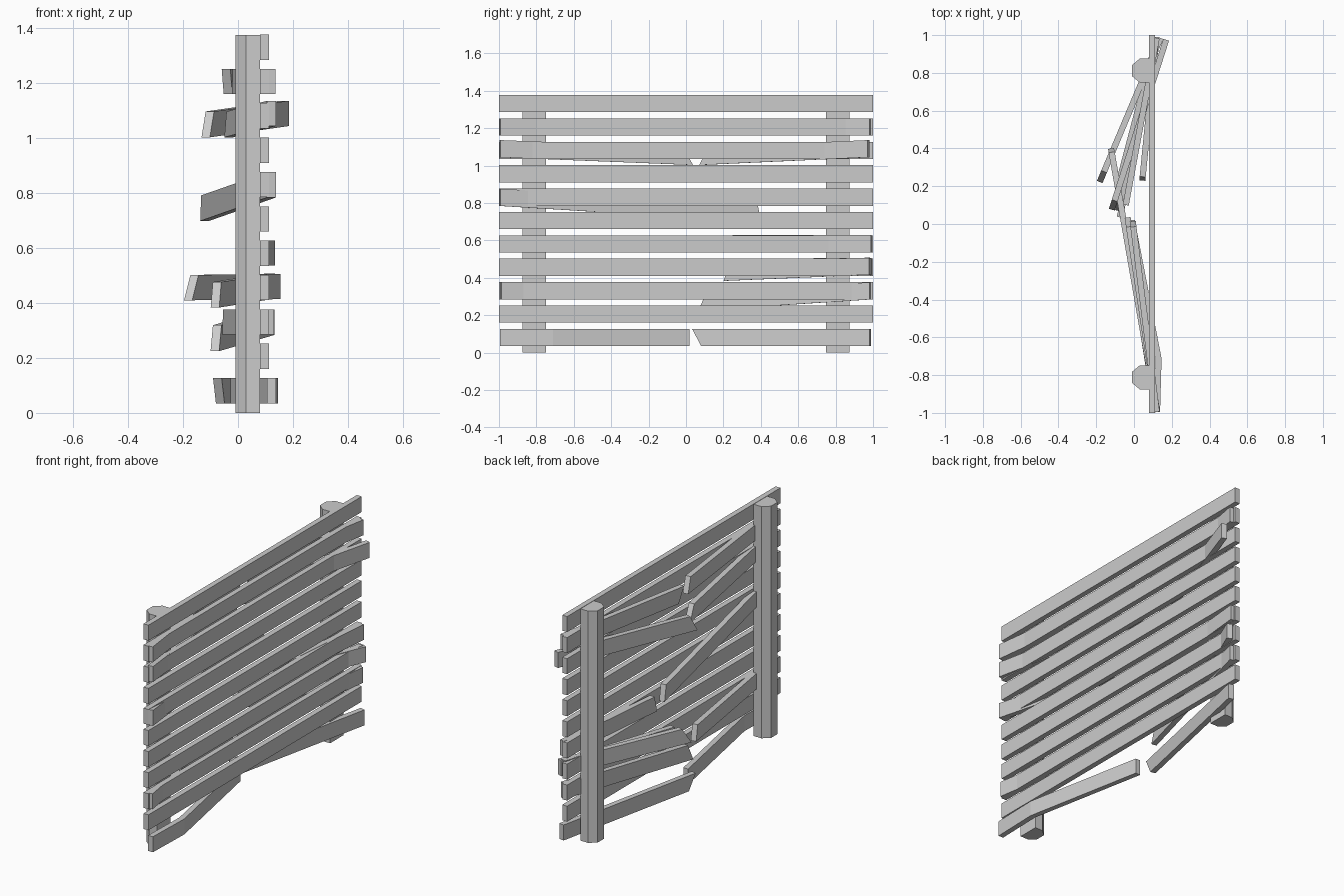
import bpy
from mathutils import Vector

if "Cube" in bpy.data.objects:
    bpy.data.objects.remove(bpy.data.objects["Cube"])


def prism(name, bottom, top):
    # closed solid between two matching rings of points
    n = len(bottom)
    faces = [tuple(reversed(range(n))), tuple(range(n, 2 * n))]
    faces += [(i, (i + 1) % n, n + (i + 1) % n, n + i) for i in range(n)]
    me = bpy.data.meshes.new(name)
    me.from_pydata(list(bottom) + list(top), [], faces)
    ob = bpy.data.objects.new(name, me)
    bpy.context.collection.objects.link(ob)
    import bmesh
    bm = bmesh.new()
    bm.from_mesh(me)
    bmesh.ops.recalc_face_normals(bm, faces=bm.faces)
    bm.to_mesh(me)
    bm.free()
    return ob


def board(name, outer, inner, jag=0.0, h=0.092, t=0.032):
    # plank between two centre points; jag pushes the lower corner of the inner end
    a, b = Vector(outer), Vector(inner)
    d = (b - a).normalized()
    side = Vector((d.y, -d.x, 0)).normalized() * t / 2
    up = Vector((0, 0, h / 2))
    ring = [(-1, -1), (1, -1), (1, 1), (-1, 1)]
    return prism(name,
                 [a + side * s + up * u for s, u in ring],
                 [b + side * s + up * u - d * jag * u / 2 for s, u in ring])


# posts: faceted at the back, flat against the rails
profile = [(0.08, -0.063), (0.08, 0.063), (0.03, 0.063),
           (-0.01, 0.03), (-0.01, -0.03), (0.03, -0.063)]
for side, y in (("near", -0.812), ("far", 0.812)):
    prism("post_" + side,
          [(px, y + py, 0) for px, py in profile],
          [(px, y + py, 1.375) for px, py in profile])

# ten whole rails above the broken bottom row
for i in range(1, 11):
    z = 0.081 + 0.125 * i
    board(f"rail_{i}", (0.096, -1, z), (0.096, 1, z))

# broken boards: outer end, inner end, slant of the break
broken = [
    ((0.12, 0.985, 1.206), (-0.04, 0.12, 1.206), -0.04),
    ((0.12, -0.995, 1.206), (-0.005, 0.0, 1.206), 0.03),
    ((0.17, 0.975, 1.09), (-0.11, 0.10, 1.05), 0.05),
    ((0.122, -0.995, 1.09), (-0.03, 0.01, 1.05), 0.05),
    ((0.122, -0.995, 0.83), (-0.12, 0.39, 0.745), 0.02),
    ((0.118, 0.99, 0.582), (0.045, 0.24, 0.582), 0.02),
    ((0.14, 0.985, 0.46), (-0.17, 0.25, 0.456), 0.06),
    ((0.12, 0.98, 0.462), (-0.08, 0.22, 0.43), 0.03),
    ((0.118, 0.985, 0.33), (-0.08, 0.09, 0.272), 0.04),
    ((0.115, -0.99, 0.331), (-0.04, -0.02, 0.331), 0.02),
    ((0.128, 0.985, 0.081), (-0.07, 0.06, 0.081), -0.05),
]
for i, (o, n, j) in enumerate(broken):
    board(f"broken_board_{i + 1}", o, n, j)

# bent bottom board
bend = [(0.122, -0.995), (0.130, -0.712), (-0.012, 0.02)]
plan = [(x + 0.016, y) for x, y in bend] + [(x - 0.016, y) for x, y in reversed(bend)]
prism("bent_bottom_board",
      [(x, y, 0.035) for x, y in plan], [(x, y, 0.127) for x, y in plan])
